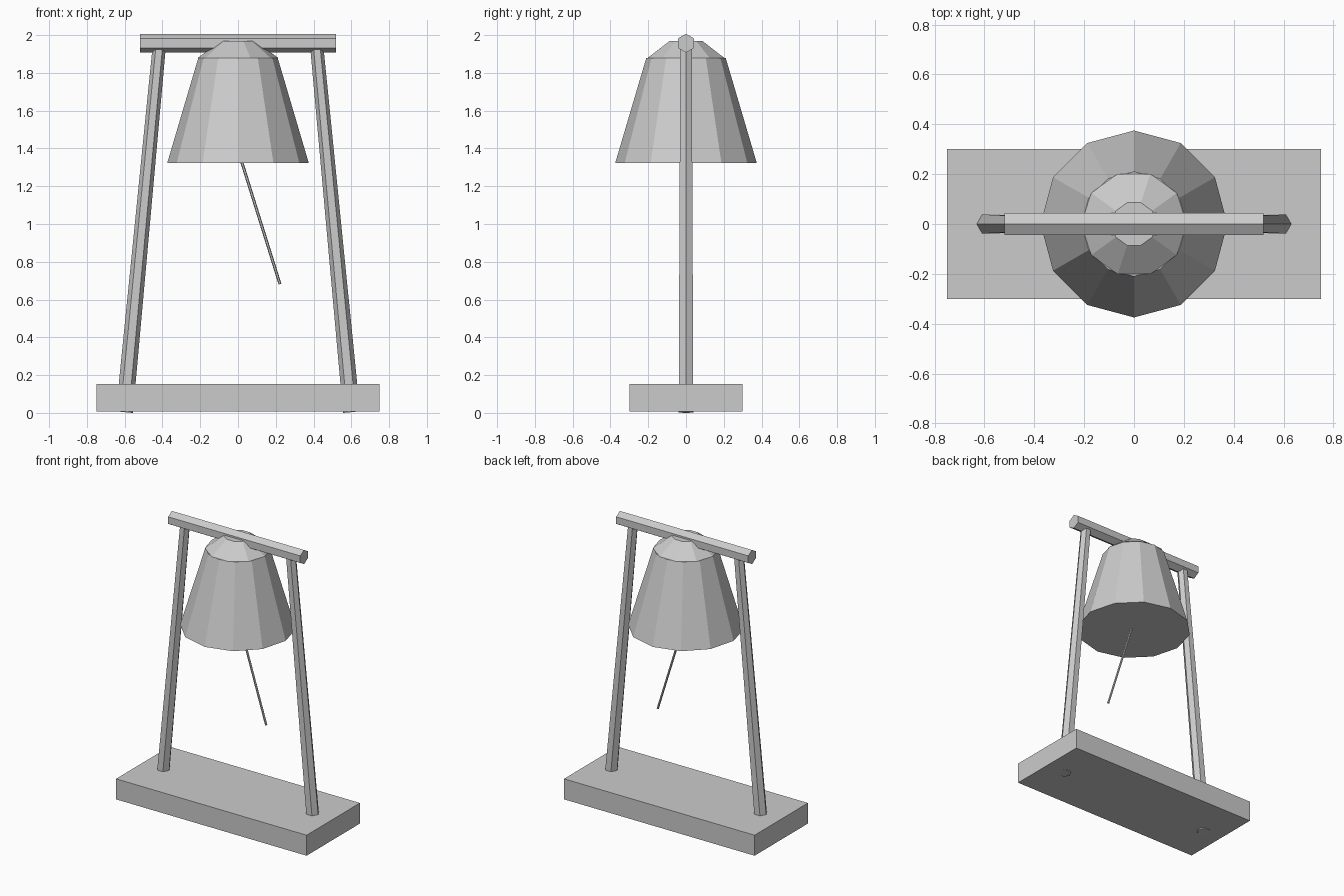
import bpy, bmesh, math
from mathutils import Vector, Matrix

if "Cube" in bpy.data.objects:
    bpy.data.objects.remove(bpy.data.objects["Cube"])

grey = bpy.data.materials.new("plain_grey")
grey.diffuse_color = (0.6, 0.6, 0.6, 1)
grey.use_nodes = True
grey.node_tree.nodes["Principled BSDF"].inputs["Base Color"].default_value = grey.diffuse_color


def finish(bm, name):
    bmesh.ops.recalc_face_normals(bm, faces=bm.faces)
    mesh = bpy.data.meshes.new(name)
    bm.to_mesh(mesh)
    bm.free()
    mesh.materials.append(grey)
    obj = bpy.data.objects.new(name, mesh)
    bpy.context.collection.objects.link(obj)
    return obj


def prism(name, start, end, r1, r2, sides, turn=0.0):
    """Closed tapered prism between two points; turn spins it about its axis."""
    a, b = Vector(start), Vector(end)
    axis = b - a
    # tilt in the xz plane only, so the spin stays predictable
    tilt = math.atan2(axis.x, axis.z)
    matrix = (Matrix.Translation((a + b) / 2) @ Matrix.Rotation(tilt, 4, 'Y')
              @ Matrix.Rotation(math.radians(turn), 4, 'Z'))
    bm = bmesh.new()
    bmesh.ops.create_cone(bm, cap_ends=True, segments=sides, radius1=r1,
                          radius2=r2, depth=axis.length, matrix=matrix)
    return finish(bm, name)


# Base slab
bm = bmesh.new()
bmesh.ops.create_cube(bm, size=1, matrix=Matrix.Translation((0, 0, 0.081))
                      @ Matrix.Diagonal((1.5, 0.6, 0.146, 1)))
finish(bm, "base")

# Leaning hexagonal legs, a corner facing the front
for side, label in ((-1, "left"), (1, "right")):
    prism(label + "_leg", (side * 0.601, 0, 0.004), (side * 0.416, 0, 1.95),
          0.045, 0.035, 6, 90)

# Hexagonal crossbeam with a flat top
prism("crossbeam", (-0.52, 0, 1.957), (0.52, 0, 1.957), 0.05, 0.05, 6, 90)

# Bell body and its ten-sided crown
prism("bell_body", (0, 0, 1.322), (0, 0, 1.88), 0.375, 0.21, 12)
prism("bell_crown", (0, 0, 1.88), (0, 0, 1.97), 0.212, 0.09, 10, 90)

# Slanted pull rod
prism("pull_rod", (0.222, 0, 0.682), (0, 0, 1.392), 0.008, 0.008, 6, 90)
